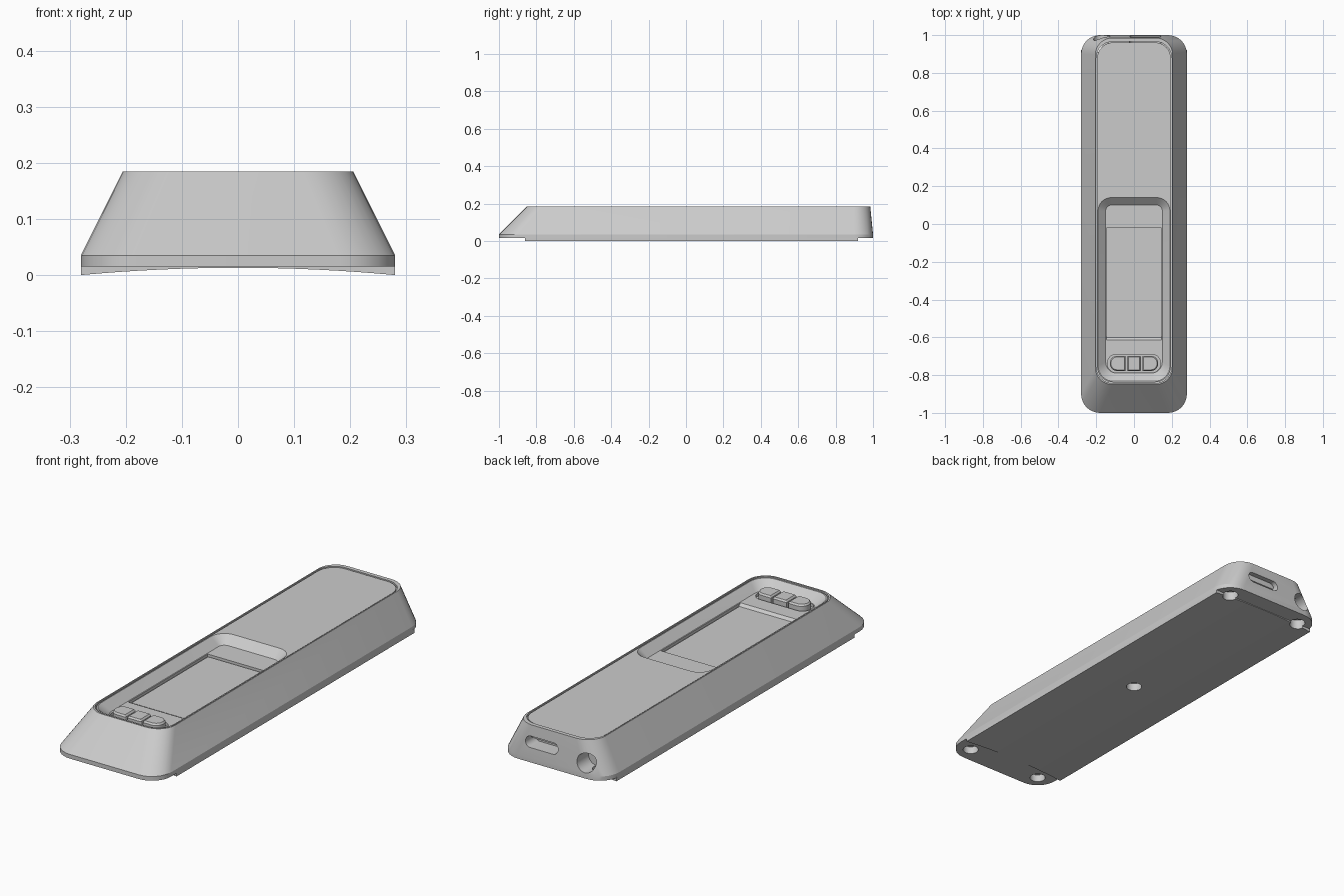
import bpy, bmesh, math

if "Cube" in bpy.data.objects:
    bpy.data.objects.remove(bpy.data.objects["Cube"])

grey = bpy.data.materials.new("plastic_grey")
grey.diffuse_color = (0.6, 0.6, 0.6, 1)
grey.use_nodes = True
grey.node_tree.nodes["Principled BSDF"].inputs["Base Color"].default_value = grey.diffuse_color


def ring(x0, x1, y0, y1, r, seg=8):
    """Rounded rectangle outline; r is one radius or (front left, front right, back right, back left)."""
    rs = r if isinstance(r, tuple) else (r,) * 4
    corners = [(x0, y0, 1, 1), (x1, y0, -1, 1), (x1, y1, -1, -1), (x0, y1, 1, -1)]
    pts = []
    for i, (cx, cy, sx, sy) in enumerate(corners):
        for k in range(seg + 1):
            a = math.pi + math.pi / 2 * (i + k / seg)
            pts.append((cx + rs[i] * (sx + math.cos(a)), cy + rs[i] * (sy + math.sin(a))))
    return pts


def loft(name, rings):
    """Closed solid through outlines given as (x0, x1, y0, y1, r, z)."""
    bm = bmesh.new()
    loops = [[bm.verts.new((x, y, z)) for x, y in ring(*spec)] for *spec, z in rings]
    bm.faces.new(loops[0])
    bm.faces.new(loops[-1])
    n = len(loops[0])
    for a, b in zip(loops, loops[1:]):
        for i in range(n):
            j = (i + 1) % n
            bm.faces.new((a[i], a[j], b[j], b[i]))
    bmesh.ops.remove_doubles(bm, verts=bm.verts, dist=1e-5)
    return finish(name, bm)


def finish(name, bm):
    bmesh.ops.recalc_face_normals(bm, faces=bm.faces)
    me = bpy.data.meshes.new(name)
    bm.to_mesh(me)
    bm.free()
    ob = bpy.data.objects.new(name, me)
    bpy.context.collection.objects.link(ob)
    me.materials.append(grey)
    return ob


def cylinder(name, r, depth, loc, rot=(0, 0, 0)):
    bpy.ops.mesh.primitive_cylinder_add(vertices=32, radius=r, depth=depth, location=loc, rotation=rot)
    ob = bpy.context.object
    ob.name = name
    ob.data.materials.append(grey)
    return ob


def cut(target, cutter, keep=False):
    """Subtract the cutter and remove it."""
    m = target.modifiers.new("cut", 'BOOLEAN')
    m.operation, m.solver, m.object = 'DIFFERENCE', 'EXACT', cutter
    bpy.context.view_layer.objects.active = target
    bpy.ops.object.modifier_apply(modifier=m.name)
    if not keep:
        bpy.data.objects.remove(cutter)


# tapered shell with a short upright rim
shell = loft("shell", [
    (-0.28, 0.28, -1.0, 1.0, 0.10, 0.015),
    (-0.28, 0.28, -1.0, 1.0, 0.10, 0.035),
    (-0.205, 0.205, -0.85, 0.985, 0.09, 0.185)])

# arched base pad, extruded along y
bm = bmesh.new()
xs = [-0.28 + 0.56 * i / 16 for i in range(17)]
prof = [(x, 0.013 * (1 - (abs(x) / 0.28) ** 2)) for x in xs] + [(0.28, 0.018), (-0.28, 0.018)]
face = bm.faces.new([bm.verts.new((x, -0.86, z)) for x, z in prof])
ext = bmesh.ops.extrude_face_region(bm, geom=[face])
bmesh.ops.translate(bm, vec=(0, 1.78, 0), verts=[v for v in ext["geom"] if isinstance(v, bmesh.types.BMVert)])
base = finish("base_pad", bm)

# pocket for the top panel
cut(shell, loft("pocket_cutter", [
    (-0.2, 0.2, -0.843, 0.966, 0.088, 0.115),
    (-0.2, 0.2, -0.843, 0.966, 0.088, 0.25)]))

# screw holes underneath
for x, y in [(0, 0)] + [(sx * 0.2, sy * 0.925) for sx in (-1, 1) for sy in (-1, 1)]:
    hole = cylinder("screw_cutter", 0.035, 0.1, (x, y, 0.0))
    cut(base, hole, keep=True)
    cut(shell, hole)

# back openings: a round socket and a rounded slot
cut(shell, cylinder("socket_cutter", 0.044, 0.16, (-0.17, 0.99, 0.085), (math.pi / 2, 0, 0)))
slot = loft("slot_cutter", [(-0.085, 0.085, -0.026, 0.026, 0.0255, z) for z in (-0.1, 0.1)])
slot.rotation_euler = (math.pi / 2, 0, 0)
slot.location = (0.06, 1.02, 0.108)
cut(shell, slot)

# top panel with the sunken control area
panel = loft("top_panel", [
    (-0.195, 0.195, -0.838, 0.961, 0.084, 0.112),
    (-0.195, 0.195, -0.838, 0.961, 0.084, 0.182)])
cut(panel, loft("control_cutter", [
    (-0.15, 0.15, -0.79, 0.10, (0.06, 0.06, 0.03, 0.03), 0.145),
    (-0.19, 0.19, -0.832, 0.14, (0.08, 0.08, 0.07, 0.07), 0.182),
    (-0.19, 0.19, -0.832, 0.14, (0.08, 0.08, 0.07, 0.07), 0.22)]))
# screen window with a sloped front edge
cut(panel, loft("screen_cutter", [
    (-0.145, 0.145, -0.60, -0.02, 0.002, 0.132),
    (-0.145, 0.145, -0.615, -0.02, 0.002, 0.145),
    (-0.145, 0.145, -0.615, -0.02, 0.002, 0.16)]))
# well around the buttons
cut(panel, loft("button_well_cutter", [
    (-0.14, 0.14, -0.786, -0.69, 0.045, z) for z in (0.13, 0.16)]))

# display plate in the window
display = loft("display", [(-0.139, 0.139, -0.597, -0.026, 0.002, z) for z in (0.13, 0.136)])

# three buttons with chamfered tops
R = 0.038
buttons = [("button_left", -0.128, -0.045, (R, 0.004, 0.004, R)),
           ("button_middle", -0.036, 0.036, (0.004,) * 4),
           ("button_right", 0.045, 0.128, (0.004, R, R, 0.004))]
parts = [shell, base, panel, display]
for name, x0, x1, r in buttons:
    c = 0.006
    parts.append(loft(name, [
        (x0, x1, -0.778, -0.698, r, 0.128),
        (x0, x1, -0.778, -0.698, r, 0.162),
        (x0 + c, x1 - c, -0.778 + c, -0.698 - c, tuple(max(v - c, 0.002) for v in r), 0.17)]))

# smooth rounded corners, keep crisp edges
for ob in parts:
    bpy.ops.object.select_all(action='DESELECT')
    ob.select_set(True)
    bpy.context.view_layer.objects.active = ob
    bpy.ops.object.shade_smooth_by_angle(angle=math.radians(20))
